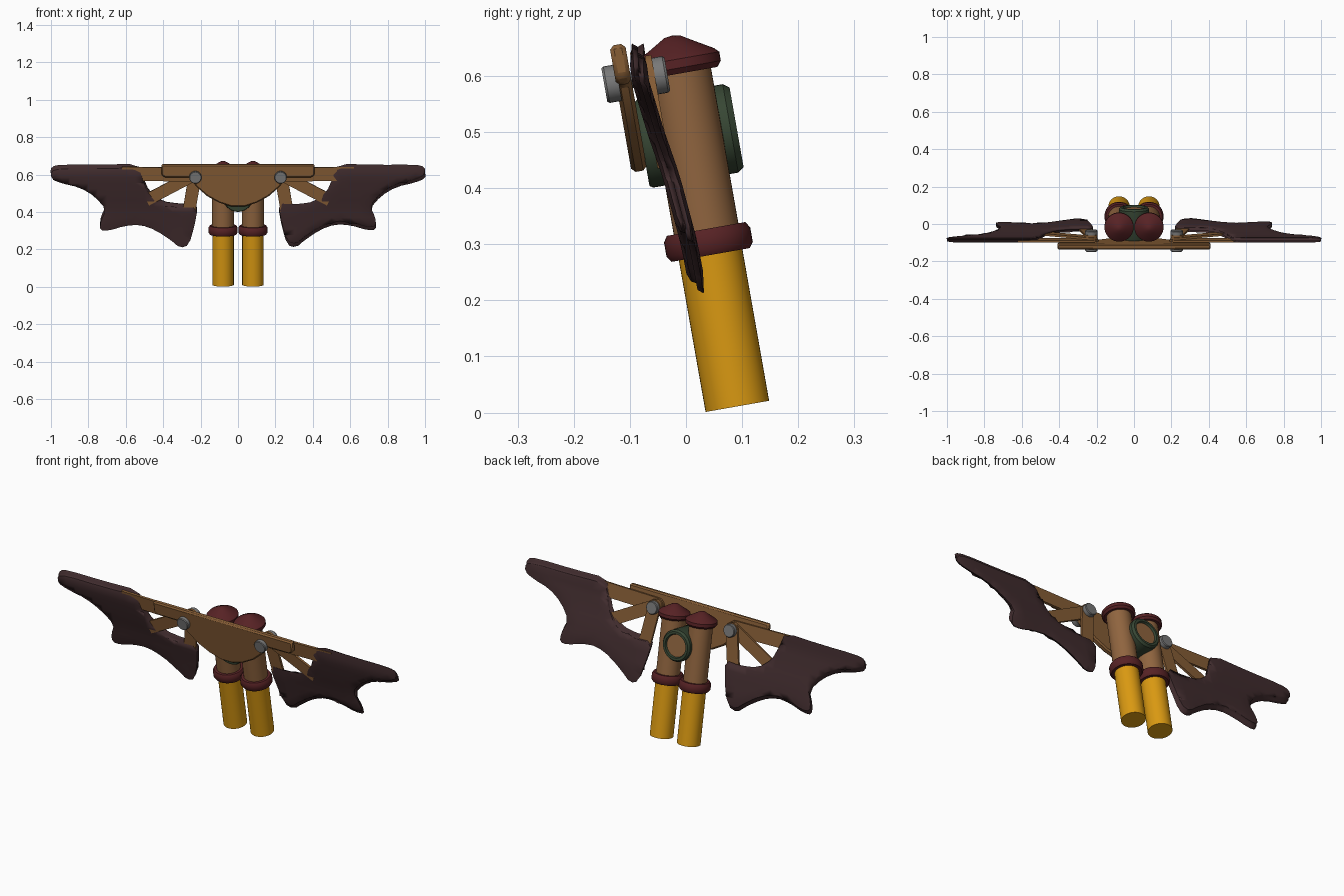
import bpy, bmesh, math
from mathutils import Matrix, Vector

if "Cube" in bpy.data.objects:
    bpy.data.objects.remove(bpy.data.objects["Cube"])

def material(name, rgb):
    m = bpy.data.materials.new(name)
    m.use_nodes = True
    m.diffuse_color = (*rgb, 1)
    m.node_tree.nodes["Principled BSDF"].inputs["Base Color"].default_value = (*rgb, 1)
    return m

YELLOW = material("amber", (0.70, 0.32, 0.006))
TAN = material("tan", (0.28, 0.13, 0.05))
WOOD = material("wood", (0.24, 0.11, 0.036))
RED = material("dark red", (0.095, 0.016, 0.018))
LEATHER = material("dark leather", (0.052, 0.025, 0.027))
GREEN = material("dark green", (0.038, 0.062, 0.034))
STEEL = material("steel", (0.19, 0.19, 0.19))

# Everything but the wings leans forward by ten degrees
LEAN = Matrix.Translation((0, 0.0915, 0.011)) @ Matrix.Rotation(math.radians(10), 4, "X")
TO_BACK = Matrix.Rotation(math.radians(-90), 4, "X")  # turns local z to +y

def finish(bm, name, mat, matrix=Matrix(), angle=35):
    bmesh.ops.recalc_face_normals(bm, faces=bm.faces)
    bm.transform(matrix)
    me = bpy.data.meshes.new(name)
    bm.to_mesh(me)
    bm.free()
    ob = bpy.data.objects.new(name, me)
    bpy.context.collection.objects.link(ob)
    me.materials.append(mat)
    bpy.ops.object.select_all(action="DESELECT")
    ob.select_set(True)
    bpy.context.view_layer.objects.active = ob
    bpy.ops.object.shade_smooth_by_angle(angle=math.radians(angle))
    return ob

def lathe(name, profile, mat, matrix, steps=40):
    """Spin (radius, height) points around z."""
    bm = bmesh.new()
    vs = [bm.verts.new((r, 0, h)) for r, h in profile]
    es = [bm.edges.new(p) for p in zip(vs, vs[1:])]
    bmesh.ops.spin(bm, geom=vs + es, cent=(0, 0, 0), axis=(0, 0, 1),
                   angle=2 * math.pi, steps=steps, use_duplicate=False)
    bmesh.ops.remove_doubles(bm, verts=bm.verts, dist=1e-5)
    return finish(bm, name, mat, matrix)

def slab(name, outline, front, back, mat, bevel=0.0):
    """Extrude an (x, z) outline from front to back in the leaning frame."""
    bm = bmesh.new()
    face = bm.faces.new([bm.verts.new((x, front, z)) for x, z in outline])
    ext = bmesh.ops.extrude_face_region(bm, geom=[face])
    moved = [v for v in ext["geom"] if isinstance(v, bmesh.types.BMVert)]
    bmesh.ops.translate(bm, verts=moved, vec=(0, back - front, 0))
    ob = finish(bm, name, mat, LEAN, 25)
    if bevel:
        mod = ob.modifiers.new("bevel", "BEVEL")
        mod.width, mod.segments, mod.limit_method = bevel, 1, "ANGLE"
    return ob

def strut_outline(start, end, half):
    """Bar with a round end at the pivot and a square far end."""
    a, b = Vector(start), Vector(end)
    d = (b - a).normalized()
    n = Vector((-d.y, d.x))
    pts = [b - n * half, b + n * half]
    for i in range(11):
        t = math.pi * i / 10
        pts.append(a + n * half * math.cos(t) - d * half * math.sin(t))
    return pts

def chaikin(points):
    out = []
    for i, p in enumerate(points):
        a, b = Vector(p), Vector(points[(i + 1) % len(points)])
        out += [a.lerp(b, 0.25), a.lerp(b, 0.75)]
    return out

# Wing outline as (x, z), from the inner top around the tip
WING = [(.53, .648), (.74, .642), (.95, .643), (1, .63), (1, .59), (.95, .567), (.845, .543),
        (.765, .495), (.705, .425), (.735, .36), (.738, .315), (.69, .312), (.61, .337),
        (.524, .345), (.44, .315), (.36, .262), (.31, .22), (.262, .235), (.232, .34),
        (.215, .436), (.31, .432), (.41, .447), (.475, .50), (.505, .57)]
# Sweep of the membrane: height and depth
SWEEP = [(.65, -.086), (.6, -.084), (.5, -.054), (.42, -.026), (.3, .006), (.2, .025)]

def sweep_y(z):
    for (za, ya), (zb, yb) in zip(SWEEP, SWEEP[1:]):
        if z >= zb:
            return ya + (yb - ya) * (za - z) / (za - zb)
    return SWEEP[-1][1]

def wing(name, s):
    bm = bmesh.new()
    bm.faces.new([bm.verts.new((p.x, 0, p.y)) for p in chaikin(WING)])
    bmesh.ops.inset_region(bm, faces=bm.faces[:], thickness=0.012, use_boundary=True)
    # Slice the flat sheet so that it can bend
    for axis, lo, hi, n in (((1, 0, 0), 0.25, 0.95, 15), ((0, 0, 1), 0.25, 0.62, 13)):
        for i in range(n):
            co = Vector(axis) * (lo + (hi - lo) * i / (n - 1))
            bmesh.ops.bisect_plane(bm, geom=bm.verts[:] + bm.edges[:] + bm.faces[:],
                                   plane_co=co, plane_no=axis, dist=1e-4)
    bmesh.ops.triangulate(bm, faces=[f for f in bm.faces if len(f.verts) > 4])
    bm.verts.index_update()
    rim = [v.index for v in bm.verts if v.is_boundary]
    inner = [v.index for v in bm.verts if not v.is_boundary]
    for v in bm.verts:
        v.co.y = sweep_y(v.co.z)
        v.co.x *= s
    ob = finish(bm, name, LEATHER, angle=75)
    group = ob.vertex_groups.new(name="thickness")
    group.add(rim, 0.35, "REPLACE")
    group.add(inner, 1.0, "REPLACE")
    mod = ob.modifiers.new("thickness", "SOLIDIFY")
    mod.thickness, mod.offset, mod.vertex_group = 0.03, 0, group.name

for side, s in (("left", 1), ("right", -1)):
    # Twin canisters
    at = LEAN @ Matrix.Translation((0.08 * s, 0, 0))
    lathe(side + "_lower_tube", [(0, 0), (.0575, 0), (.0575, .3), (0, .3)], YELLOW, at)
    lathe(side + "_upper_tube", [(0, .295), (.0585, .295), (.0585, .615), (0, .615)], TAN, at)
    lathe(side + "_collar", [(.05, .274), (.071, .274), (.078, .284), (.078, .31),
                             (.071, .321), (.05, .321)], RED, at)
    lathe(side + "_cap", [(0, .602), (.07, .602), (.078, .612), (.078, .628), (.07, .636),
                          (.034, .657), (.014, .669), (0, .671)], RED, at)
    # Pivot bolt through plate and struts
    pivot = LEAN @ Matrix.Translation((0.228 * s, 0, 0.605)) @ TO_BACK
    lathe(side + "_bolt", [(0, -.134), (.03, -.134), (.033, -.130), (.033, -.108), (.014, -.108),
                           (.014, -.045), (.033, -.045), (.033, -.024), (.03, -.02), (0, -.02)],
          STEEL, pivot, 24)
    # Fan of struts, stacked front to back
    for i, (label, end, half) in enumerate((("top", (.62, .617), .037),
                                            ("middle", (.49, .47), .032),
                                            ("lower", (.262, .41), .034))):
        depth = -0.079 + 0.0125 * i
        pts = strut_outline((.228, .61), end, half)
        slab(f"{side}_{label}_strut", [(x * s, z) for x, z in pts], depth, depth + .0115, WOOD)
    wing(side + "_wing", s)

# Front mounting plate
half_plate = [(.41, .672), (.41, .615), (.39, .60), (.255, .60), (.225, .553),
              (.165, .50), (.1, .464), (.035, .443)]
slab("mounting_plate", half_plate + [(-x, z) for x, z in reversed(half_plate)],
     -0.113, -0.085, WOOD, 0.007)

# Round coupling between the canisters
hub = LEAN @ Matrix.Translation((0, 0, 0.49)) @ TO_BACK
lathe("coupling_ring", [(0, -.086), (.076, -.086), (.08, -.08), (.08, .074), (.072, .085),
                        (.06, .085), (.056, .072), (0, .072)], GREEN, hub)
lathe("coupling_disc", [(0, .07), (.056, .07), (.056, .075), (0, .075)], TAN, hub)
